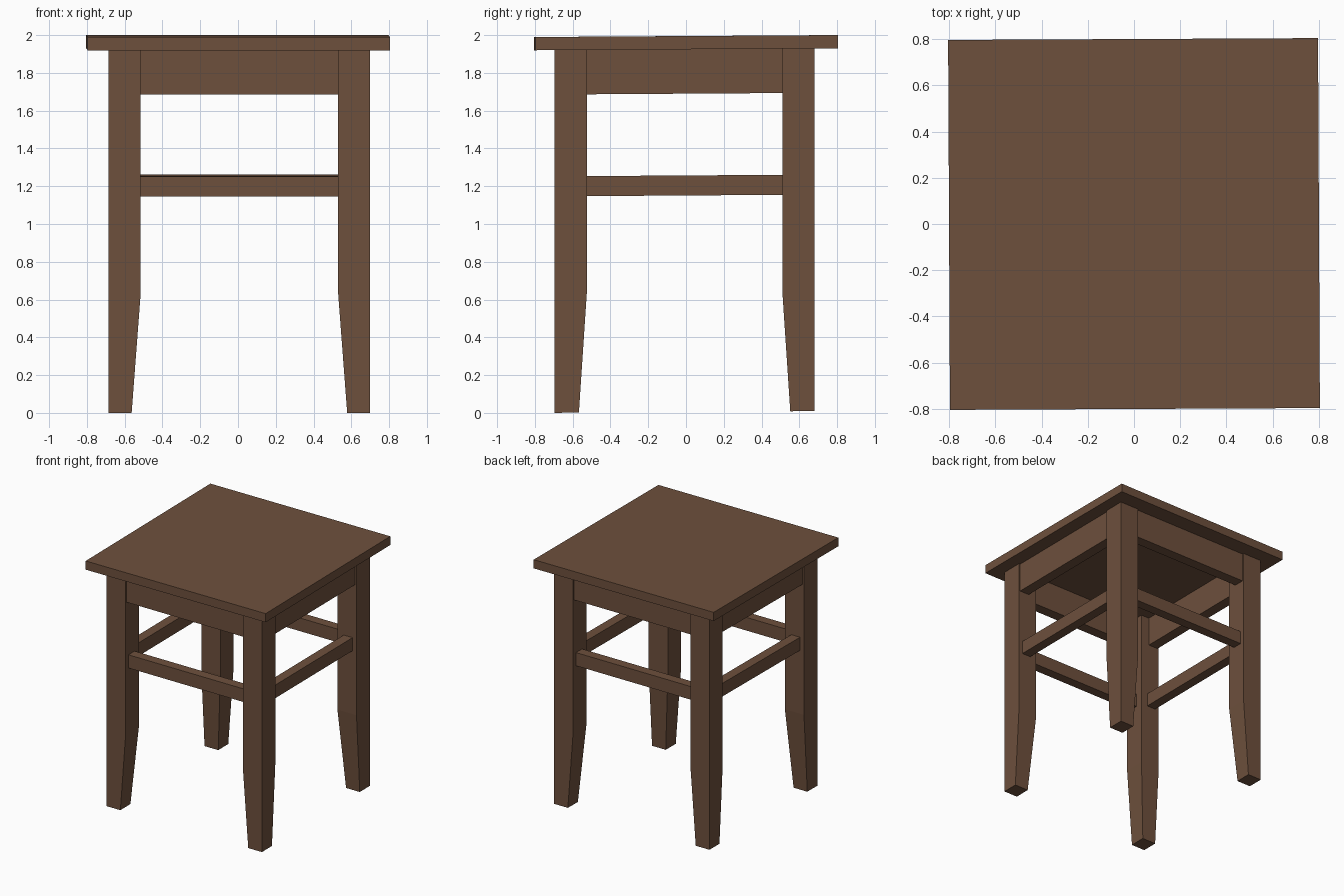
import bpy, bmesh
from mathutils import Matrix

if "Cube" in bpy.data.objects:
    bpy.data.objects.remove(bpy.data.objects["Cube"])

wood = bpy.data.materials.new("brown wood")
wood.diffuse_color = (0.155, 0.08, 0.046, 1)
wood.use_nodes = True
wood.node_tree.nodes["Principled BSDF"].inputs["Base Color"].default_value = wood.diffuse_color

# outer and inner faces of the legs on each side
X = {-1: (-0.685, -0.515), 1: (0.70, 0.53)}
Y = {-1: (-0.695, -0.525), 1: (0.68, 0.51)}
TILT = 0.0065  # the stool rises very slightly towards the back


def loft(name, rings):
    """Solid from stacked rectangles: (z, x0, x1, y0, y1)."""
    bm = bmesh.new()
    loops = []
    for z, x0, x1, y0, y1 in rings:
        loops.append([bm.verts.new((x, y, z + TILT * y))
                      for x, y in ((x0, y0), (x1, y0), (x1, y1), (x0, y1))])
    bm.faces.new(loops[0])
    bm.faces.new(loops[-1])
    for a, b in zip(loops, loops[1:]):
        for i in range(4):
            j = (i + 1) % 4
            bm.faces.new((a[i], a[j], b[j], b[i]))
    bmesh.ops.recalc_face_normals(bm, faces=bm.faces)
    me = bpy.data.meshes.new(name)
    bm.to_mesh(me)
    bm.free()
    me.materials.append(wood)
    ob = bpy.data.objects.new(name, me)
    bpy.context.collection.objects.link(ob)
    return ob


def box(name, x0, x1, y0, y1, z0, z1):
    return loft(name, [(z, x0, x1, y0, y1) for z in (z0, z1)])


# Seat board, turned a hair
seat = box("seat", -0.80, 0.80, -0.80, 0.80, 1.925, 1.995)
seat.data.transform(Matrix.Rotation(0.005, 4, 'Z'))

# Legs, tapered on the two inner sides below z = 0.64
for sx, nx in ((-1, "left"), (1, "right")):
    for sy, ny in ((-1, "front"), (1, "back")):
        xo, xi = X[sx]
        yo, yi = Y[sy]
        bx, by = xi + sx * 0.048, yi + sy * 0.042
        loft(f"{ny}_{nx}_leg", [(0.005, xo, bx, yo, by),
                                (0.64, xo, xi, yo, yi),
                                (1.925, xo, xi, yo, yi)])

# Aprons and stretchers: (name, z range, recess from leg face, thickness)
for part, z0, z1, rec, th in (("apron", 1.69, 1.925, 0.012, 0.085),
                              ("stretcher", 1.151, 1.257, 0.035, 0.078)):
    for s, nx, ny in ((-1, "left", "front"), (1, "right", "back")):
        a = Y[s][0] - s * rec
        box(f"{ny}_{part}", X[-1][1], X[1][1], a, a - s * th, z0, z1)
        a = X[s][0] - s * rec
        box(f"{nx}_{part}", a, a - s * th, Y[-1][1], Y[1][1], z0, z1)
